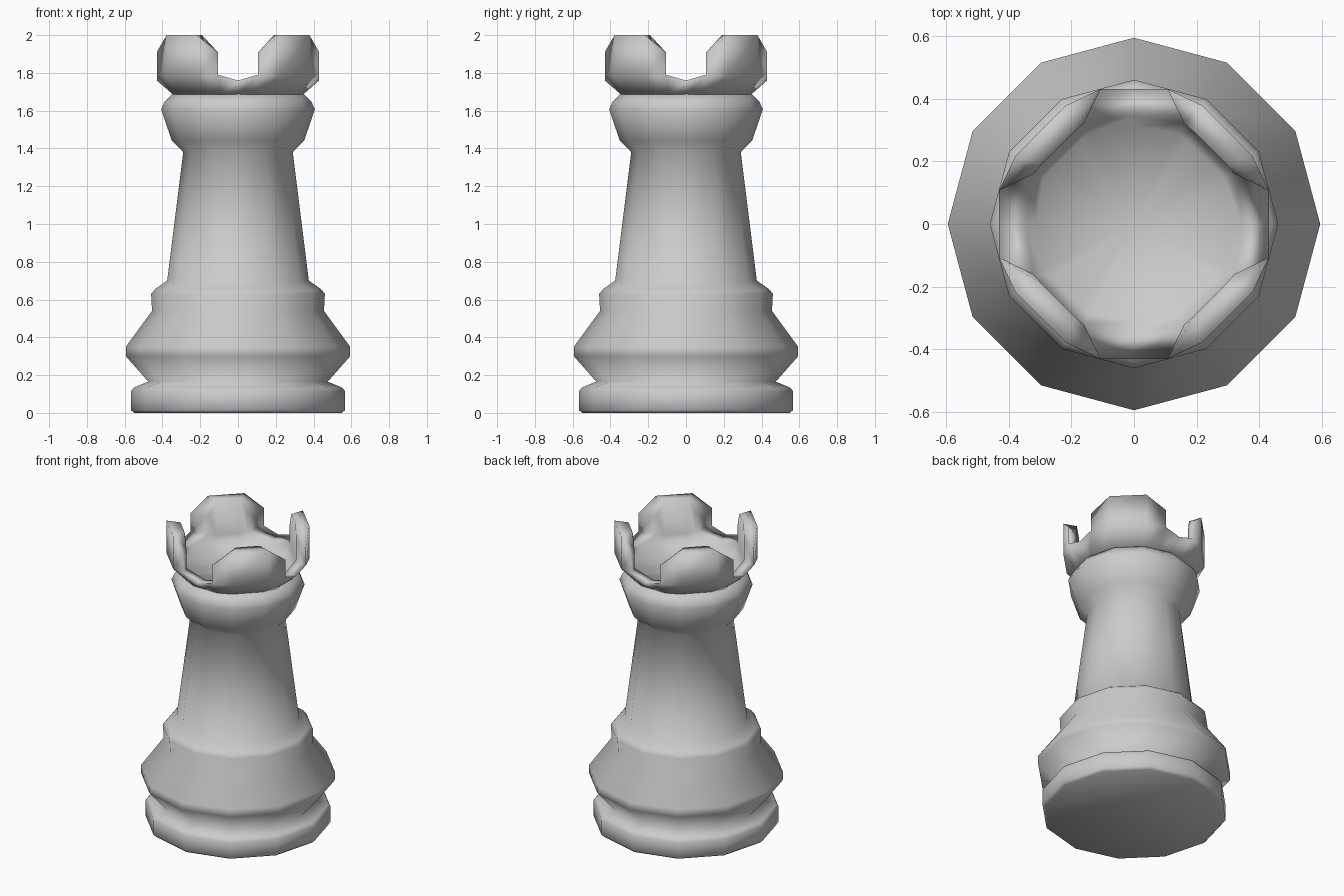
import bpy, bmesh
from math import sin, cos, pi

if "Cube" in bpy.data.objects:
    bpy.data.objects.remove(bpy.data.objects["Cube"])


def finish(bm, name):
    bmesh.ops.recalc_face_normals(bm, faces=bm.faces)
    mesh = bpy.data.meshes.new(name)
    bm.to_mesh(mesh)
    bm.free()
    for p in mesh.polygons:
        p.use_smooth = True
    ob = bpy.data.objects.new(name, mesh)
    bpy.context.collection.objects.link(ob)
    return ob


def bridge(bm, r1, r2, n):
    for i in range(n):
        j = (i + 1) % n
        bm.faces.new((r1[i], r1[j], r2[j], r2[i]))


# Turned body: base, bulge, collar, tapering shaft and neck (12 sides)
profile = [(0.55, 0), (0.567, 0.015), (0.567, 0.115), (0.55, 0.135), (0.475, 0.165),
           (0.594, 0.30), (0.594, 0.35), (0.455, 0.54), (0.46, 0.63),
           (0.44, 0.655), (0.375, 0.70), (0.29, 1.38), (0.35, 1.44),
           (0.407, 1.607), (0.387, 1.65), (0.345, 1.69)]
bm = bmesh.new()
rings = [[bm.verts.new((r * cos(i * pi / 6), r * sin(i * pi / 6), z)) for i in range(12)]
         for r, z in profile]
for a, b in zip(rings, rings[1:]):
    bridge(bm, a, b, 12)
bm.faces.new(rings[0])
bm.faces.new(rings[-1])
finish(bm, "tower_body")

# Crown: each quarter has a gap centre column, then four columns of a battlement
outer = [(0.43, 0), (0.43, 0.107), (0.378, 0.218), (0.218, 0.378), (0.107, 0.43)]
inner = [(0.345, 0), (0.32, 0.16), (0.295, 0.19), (0.19, 0.295), (0.16, 0.32)]
sill = [1.76, 1.79, 1.78, 1.78, 1.79]
top = [None, 1.91, 2.0, 2.0, 1.91]


def ring(bm, pts, heights, scale=1.0):
    out = []
    for q in range(4):
        c, s = [(1, 0), (0, 1), (-1, 0), (0, -1)][q]
        for (x, y), z in zip(pts, heights):
            out.append(None if z is None else bm.verts.new(
                ((x * c - y * s) * scale, (x * s + y * c) * scale, z)))
    return out


bm = bmesh.new()
foot = ring(bm, outer, [1.685] * 5, 0.80)
out_sill = ring(bm, outer, sill)
out_top = ring(bm, outer, top)
in_sill = ring(bm, inner, [z - 0.01 for z in sill])
in_top = ring(bm, inner, top)
floor = ring(bm, inner, [1.71] * 5, 0.9)
bridge(bm, foot, out_sill, 20)
bridge(bm, in_sill, floor, 20)
bm.faces.new(foot)
centre = bm.verts.new((0, 0, 1.69))
for i in range(20):
    j = (i + 1) % 20
    bm.faces.new((floor[i], floor[j], centre))
    if out_top[i] and out_top[j]:
        # battlement wall: outside, inside and top
        bm.faces.new((out_sill[i], out_sill[j], out_top[j], out_top[i]))
        bm.faces.new((in_sill[i], in_sill[j], in_top[j], in_top[i]))
        bm.faces.new((out_top[i], out_top[j], in_top[j], in_top[i]))
    else:
        # gap floor
        bm.faces.new((out_sill[i], out_sill[j], in_sill[j], in_sill[i]))
    if i % 5 in (1, 4):
        # battlement end
        bm.faces.new((out_sill[i], out_top[i], in_top[i], in_sill[i]))
finish(bm, "battlement_crown")
